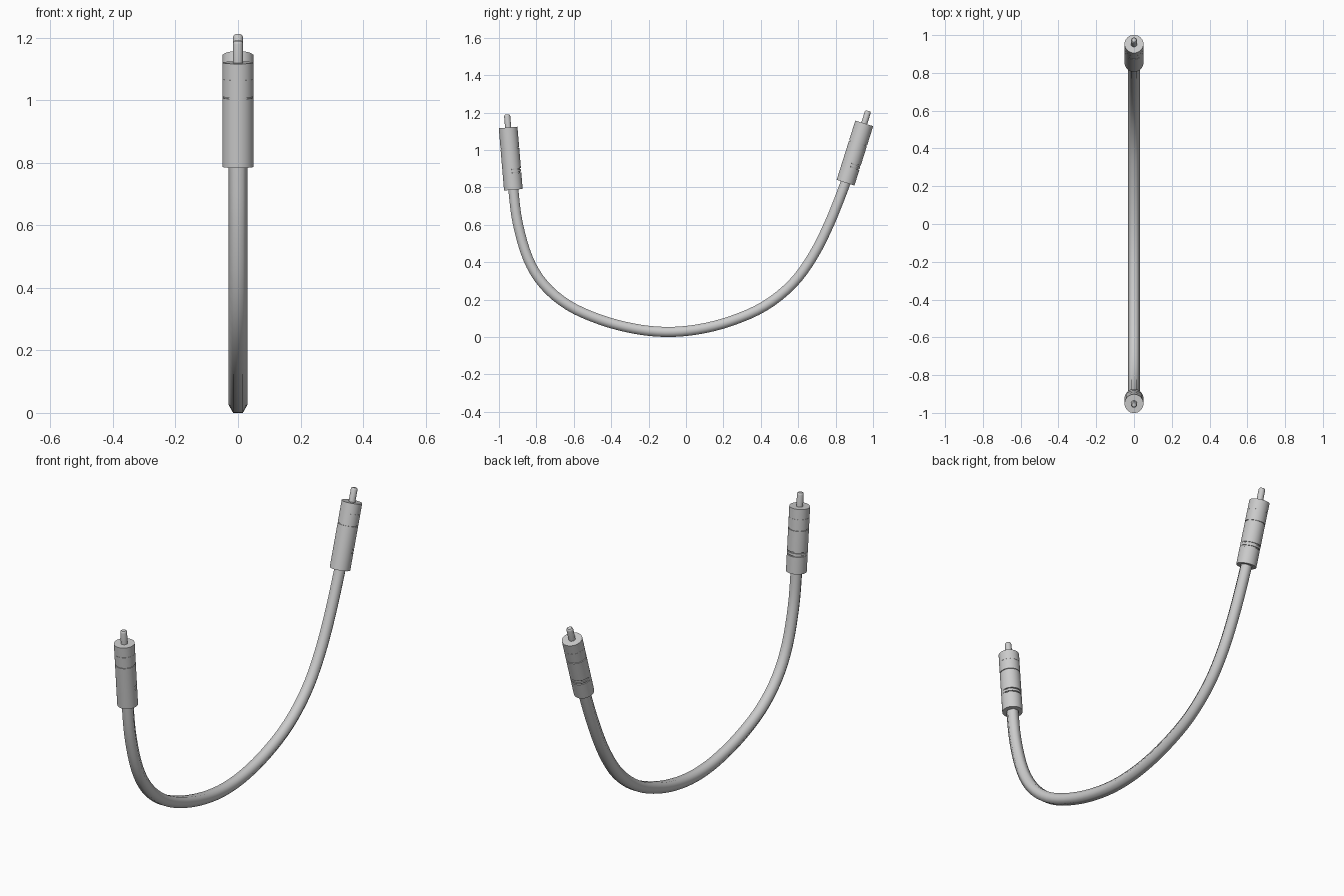
import bpy, bmesh, math
from mathutils import Vector

if "Cube" in bpy.data.objects:
    bpy.data.objects.remove(bpy.data.objects["Cube"])

X = Vector((1, 0, 0))


def skin(name, rings, angle=40):
    """Bridge equal-sized rings of points into a capped tube."""
    bm = bmesh.new()
    loops = [[bm.verts.new(p) for p in ring] for ring in rings]
    n = len(loops[0])
    for a, b in zip(loops, loops[1:]):
        for i in range(n):
            j = (i + 1) % n
            bm.faces.new((a[i], a[j], b[j], b[i]))
    bm.faces.new(loops[0][::-1])
    bm.faces.new(loops[-1])
    bmesh.ops.recalc_face_normals(bm, faces=bm.faces)
    me = bpy.data.meshes.new(name)
    bm.to_mesh(me)
    bm.free()
    ob = bpy.data.objects.new(name, me)
    bpy.context.collection.objects.link(ob)
    bpy.ops.object.select_all(action='DESELECT')
    ob.select_set(True)
    bpy.context.view_layer.objects.active = ob
    bpy.ops.object.shade_smooth_by_angle(angle=math.radians(angle))
    return ob


def lathe(name, top, axis, profile, sides):
    """Profile of (distance below top, radius, radius on the +y half)."""
    side = X.cross(axis)
    if side.y < 0:
        side = -side
    rings = []
    for d, r, r_back in profile:
        ring = []
        for i in range(sides):
            a = 2 * math.pi * i / sides
            rad = r_back if math.sin(a) > 0.1 else r
            ring.append(top - axis * d + X * (rad * math.cos(a)) + side * (rad * math.sin(a)))
        rings.append(ring)
    return skin(name, rings)


def groove(d, w, depth, half=False):
    r = 0.05
    c = r - depth
    f = r if half else c
    return [(d, r, r), (d, f, c), (d + w, f, c), (d + w, r, r)]


def connector(name, top, bottom):
    top, bottom = Vector((0, *top)), Vector((0, *bottom))
    axis = (top - bottom).normalized()
    length = (top - bottom).length
    # sleeve with seams and two half-round strain relief slots
    body = [(0, 0.05, 0.05)]
    body += groove(0.052, 0.001, 0.001)
    body += groove(0.109, 0.004, 0.004)
    body += groove(0.222, 0.006, 0.006, True)
    body += groove(0.24, 0.006, 0.006, True)
    body += [(length, 0.05, 0.05)]
    lathe(name + "_sleeve", top, axis, body, 32)
    # centre pin with bevelled tip
    pin = [(d, r, r) for d, r in ((-0.07, 0.011), (-0.067, 0.0145), (-0.06, 0.0165), (0.01, 0.0165))]
    lathe(name + "_pin", top, axis, pin, 16)


connector("left_connector", (-0.951, 1.12), (-0.923, 0.787))
connector("right_connector", (0.953, 1.142), (0.853, 0.825))

# hanging cable: hexagonal section swept along a smooth planar path
path = [(-0.932, 0.90), (-0.923, 0.787), (-0.90, 0.61), (-0.845, 0.42), (-0.76, 0.28), (-0.63, 0.17),
        (-0.46, 0.093), (-0.28, 0.045), (-0.11, 0.027), (0.06, 0.04), (0.24, 0.085), (0.42, 0.165),
        (0.57, 0.285), (0.68, 0.435), (0.77, 0.615), (0.853, 0.825), (0.89, 0.94)]
P = [Vector((0, y, z)) for y, z in path]
STEPS = 4
samples = []
for i in range(1, len(P) - 2):
    a, b, c, d = P[i - 1:i + 3]
    for s in range(STEPS):
        t = s / STEPS
        samples.append(0.5 * (2 * b + (c - a) * t + (2 * a - 5 * b + 4 * c - d) * t * t
                              + (3 * b - a - 3 * c + d) * t ** 3))
samples = [P[0]] + samples + [P[-2], P[-1]]
rings = []
for i, p in enumerate(samples):
    tan = (samples[min(i + 1, len(samples) - 1)] - samples[max(i - 1, 0)]).normalized()
    nor = X.cross(tan)
    rings.append([p + 0.031 * (X * math.cos(k * math.pi / 3) + nor * math.sin(k * math.pi / 3))
                  for k in range(6)])
skin("cable", rings, 70)
